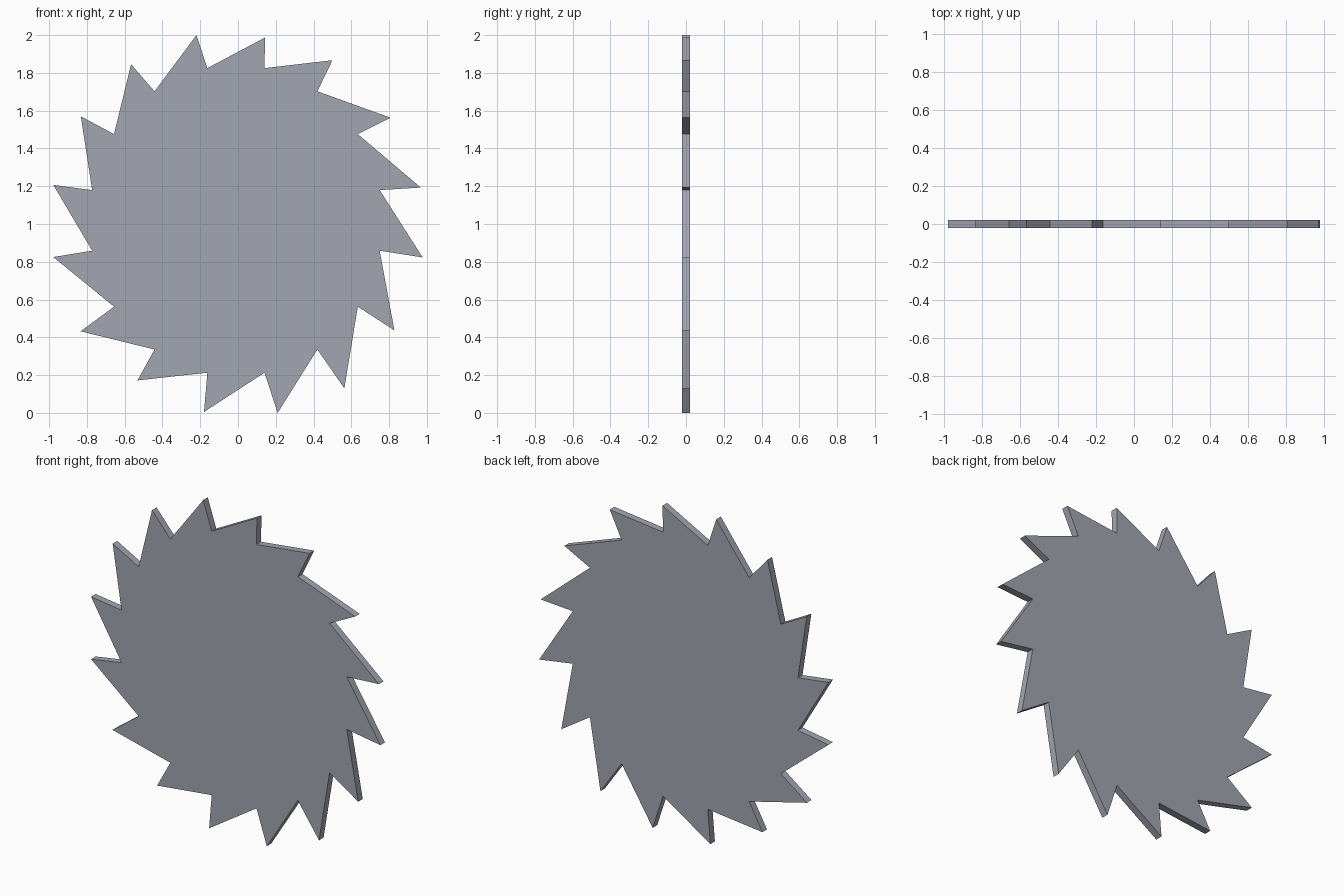
import bpy, bmesh, math

if "Cube" in bpy.data.objects:
    bpy.data.objects.remove(bpy.data.objects["Cube"])

# Saw blade: regular ring of notches, each followed by a hand-cut slanted tooth tip
NOTCHES = 16
CX, CZ, RX, RZ = -0.011, 1.019, 0.776, 0.822
HALF = 0.022

# Tooth tips (x, z), clockwise from the top
TIPS = [(-0.22, 2.0), (0.143, 1.987), (0.50, 1.867), (0.807, 1.563),
        (0.968, 1.193), (0.978, 0.823), (0.828, 0.437), (0.563, 0.13),
        (0.21, 0.0), (-0.18, 0.005), (-0.532, 0.172), (-0.833, 0.432),
        (-0.978, 0.825), (-0.978, 1.207), (-0.832, 1.57), (-0.566, 1.846)]

outline = []
for i, tip in enumerate(TIPS):
    a = math.radians(101.25 - i * 360 / NOTCHES)
    outline += [tip, (CX + RX * math.cos(a), CZ + RZ * math.sin(a))]

# Flat plate extruded through its thickness
bm = bmesh.new()
face = bm.faces.new([bm.verts.new((x, -HALF, z)) for x, z in outline])
ext = bmesh.ops.extrude_face_region(bm, geom=[face], use_keep_orig=True)
verts = [g for g in ext["geom"] if isinstance(g, bmesh.types.BMVert)]
bmesh.ops.translate(bm, verts=verts, vec=(0, 2 * HALF, 0))
bmesh.ops.recalc_face_normals(bm, faces=bm.faces)

mesh = bpy.data.meshes.new("saw_blade")
bm.to_mesh(mesh)
bm.free()
blade = bpy.data.objects.new("saw_blade", mesh)
bpy.context.collection.objects.link(blade)

# Steel
steel = bpy.data.materials.new("steel_grey")
steel.diffuse_color = (0.36, 0.38, 0.44, 1)
steel.use_nodes = True
steel.node_tree.nodes["Principled BSDF"].inputs["Base Color"].default_value = steel.diffuse_color
mesh.materials.append(steel)
